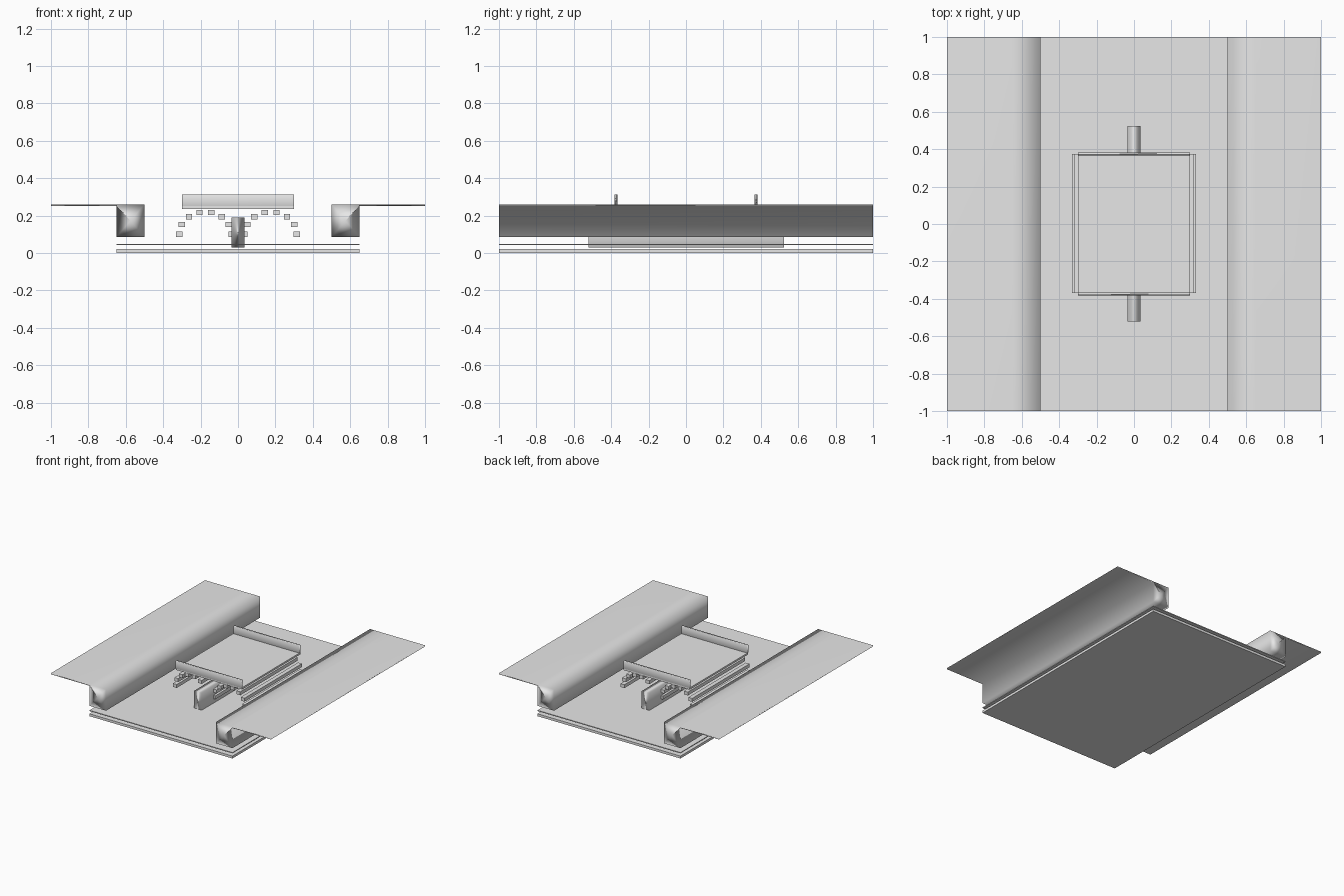
import bpy, bmesh, math

if "Cube" in bpy.data.objects:
    bpy.data.objects.remove(bpy.data.objects["Cube"])

grey = bpy.data.materials.new("plain_grey")
grey.diffuse_color = (0.8, 0.8, 0.8, 1)
grey.use_nodes = True
grey.node_tree.nodes["Principled BSDF"].inputs["Base Color"].default_value = grey.diffuse_color


def finish(bm, name, smooth):
    bmesh.ops.recalc_face_normals(bm, faces=bm.faces)
    for f in bm.faces:
        f.smooth = smooth
    mesh = bpy.data.meshes.new(name)
    bm.to_mesh(mesh)
    bm.free()
    mesh.materials.append(grey)
    ob = bpy.data.objects.new(name, mesh)
    bpy.context.collection.objects.link(ob)
    if smooth:
        # Large faces dominate the blended normals
        mod = ob.modifiers.new("soft_normals", 'WEIGHTED_NORMAL')
        mod.mode = 'FACE_AREA'
    return ob


def box(name, x0, x1, y0, y1, z0, z1, smooth=False):
    bm = bmesh.new()
    bmesh.ops.create_cube(bm, size=1)
    for v in bm.verts:
        v.co = ((x0 + x1) / 2 + v.co.x * (x1 - x0),
                (y0 + y1) / 2 + v.co.y * (y1 - y0),
                (z0 + z1) / 2 + v.co.z * (z1 - z0))
    return finish(bm, name, smooth)


def ledge(name, side):
    # Thin outer shelf joined to a square rail, extruded along y
    profile = [(1, .26), (.65, .26), (.5, .26), (.5, .085),
               (.65, .085), (.65, .25), (1, .25)]
    bm = bmesh.new()
    ends = [[bm.verts.new((side * x, y, z)) for x, z in profile]
            for y in (-1, 1)]
    n = len(profile)
    for i in range(n):
        j = (i + 1) % n
        bm.faces.new((ends[0][i], ends[0][j], ends[1][j], ends[1][i]))
    for end in ends:
        bm.faces.new([end[i] for i in (0, 1, 5, 6)])
        cap = bm.faces.new([end[i] for i in (1, 2, 3, 4, 5)])
        bmesh.ops.poke(bm, faces=[cap])
    return finish(bm, name, True)


# Floor layers
box("base_slab", -.65, .65, -1, 1, 0, .02)
box("floor_sheet", -.65, .65, -1, 1, .042, .049)

# Side ledges
ledge("left_ledge", -1)
ledge("right_ledge", 1)

# Central beam under the tray
box("centre_beam", -.035, .035, -.52, .525, .03, .19, True)

# Two arches of long slats
for side, label in ((-1, "left"), (1, "right")):
    for i in range(8):
        a = math.pi * i / 7
        x = side * .175 + .14 * math.cos(a)
        z = .1 + .12 * math.sin(a)
        box(f"{label}_arch_slat_{i + 1}", x - .017, x + .017,
            -.37, .375, z - .014, z + .014)

# Tray with raised end rims
box("tray_panel", -.3, .3, -.375, .38, .235, .25)
box("front_rim", -.3, .3, -.383, -.367, .25, .312, True)
box("back_rim", -.3, .3, .367, .383, .25, .312, True)
